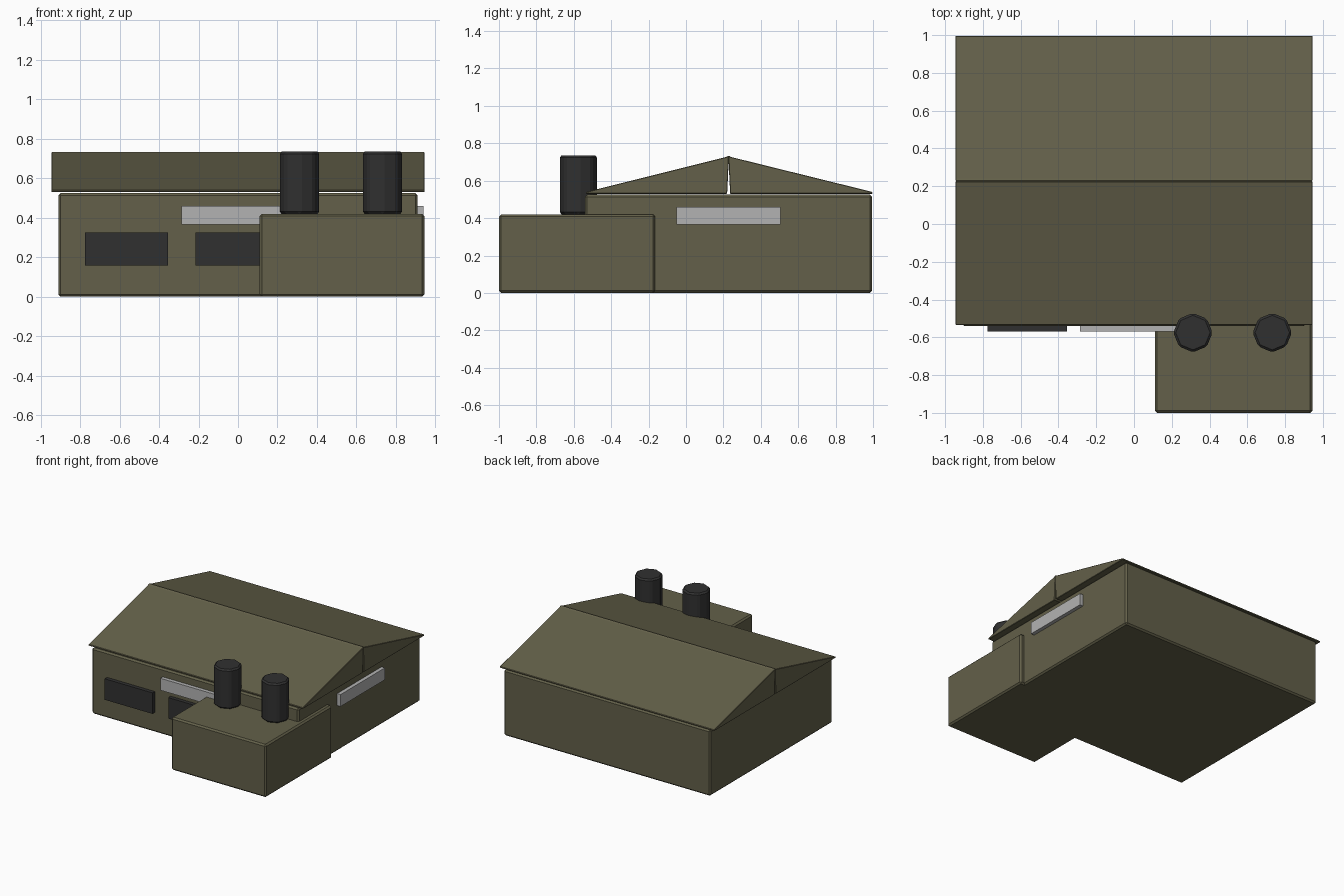
import bpy, bmesh
from math import pi

if "Cube" in bpy.data.objects:
    bpy.data.objects.remove(bpy.data.objects["Cube"])


def material(name, rgb):
    m = bpy.data.materials.new(name)
    m.diffuse_color = (*rgb, 1)
    m.use_nodes = True
    m.node_tree.nodes["Principled BSDF"].inputs["Base Color"].default_value = m.diffuse_color
    return m


OLIVE = material("olive", (0.125, 0.117, 0.067))
BLACK = material("charcoal", (0.03, 0.03, 0.03))
LIGHT = material("pale_grey", (0.45, 0.45, 0.45))


def finish(name, bm, mat, bevel):
    bmesh.ops.recalc_face_normals(bm, faces=bm.faces)
    mesh = bpy.data.meshes.new(name)
    bm.to_mesh(mesh)
    bm.free()
    mesh.materials.append(mat)
    ob = bpy.data.objects.new(name, mesh)
    bpy.context.collection.objects.link(ob)
    if bevel:
        mod = ob.modifiers.new("bevel", 'BEVEL')
        mod.width = bevel
        mod.segments = 1
    return ob


def box(name, x, y, z, mat, bevel=0.0):
    bm = bmesh.new()
    bmesh.ops.create_cube(bm, size=1)
    for v in bm.verts:
        for i, (lo, hi) in enumerate((x, y, z)):
            v.co[i] = hi if v.co[i] > 0 else lo
    return finish(name, bm, mat, bevel)


def prism(name, profile, x0, x1, mat, bevel):
    # extrude a (y, z) profile along x
    bm = bmesh.new()
    face = bm.faces.new([bm.verts.new((x0, y, z)) for y, z in profile])
    ext = bmesh.ops.extrude_face_region(bm, geom=[face])["geom"]
    bmesh.ops.translate(bm, vec=(x1 - x0, 0, 0),
                        verts=[g for g in ext if isinstance(g, bmesh.types.BMVert)])
    return finish(name, bm, mat, bevel)


# main hall and front annex
box("main_hall", (-0.91, 0.91), (-0.54, 0.995), (0, 0.525), OLIVE, 0.012)
box("front_annex", (0.11, 0.945), (-1.0, -0.165), (0, 0.42), OLIVE, 0.012)

# two roof wedges meeting at the ridge, each with a blunt top
RIDGE = 0.228
for side, name, reach in ((-1, "roof_front", 0.762), (1, "roof_back", 0.768)):
    profile = [(RIDGE + side * reach, 0.53), (RIDGE + side * reach, 0.54),
               (RIDGE + side * 0.012, 0.727), (RIDGE, 0.735),
               (RIDGE, 0.70), (RIDGE + side * 0.008, 0.53)]
    prism(name, profile, -0.945, 0.945, OLIVE, 0.003)

# octagonal chimneys on the annex
for i, cx in enumerate((0.312, 0.732)):
    bm = bmesh.new()
    bmesh.ops.create_cone(bm, cap_ends=True, segments=8,
                          radius1=0.104, radius2=0.104, depth=0.315)
    bmesh.ops.translate(bm, vec=(cx, -0.575, 0.5775), verts=bm.verts)
    finish(f"chimney_{i + 1}", bm, BLACK, 0.012)

# dark lower windows on the front wall
for i, x0 in enumerate((-0.775, -0.215)):
    box(f"dark_window_{i + 1}", (x0, x0 + 0.42), (-0.57, -0.52), (0.158, 0.325), BLACK)

# pale strip windows on the front and right walls
box("front_strip_window", (-0.285, 0.275), (-0.57, -0.52), (0.365, 0.46), LIGHT)
box("side_strip_window", (0.88, 0.94), (-0.052, 0.505), (0.365, 0.46), LIGHT)
